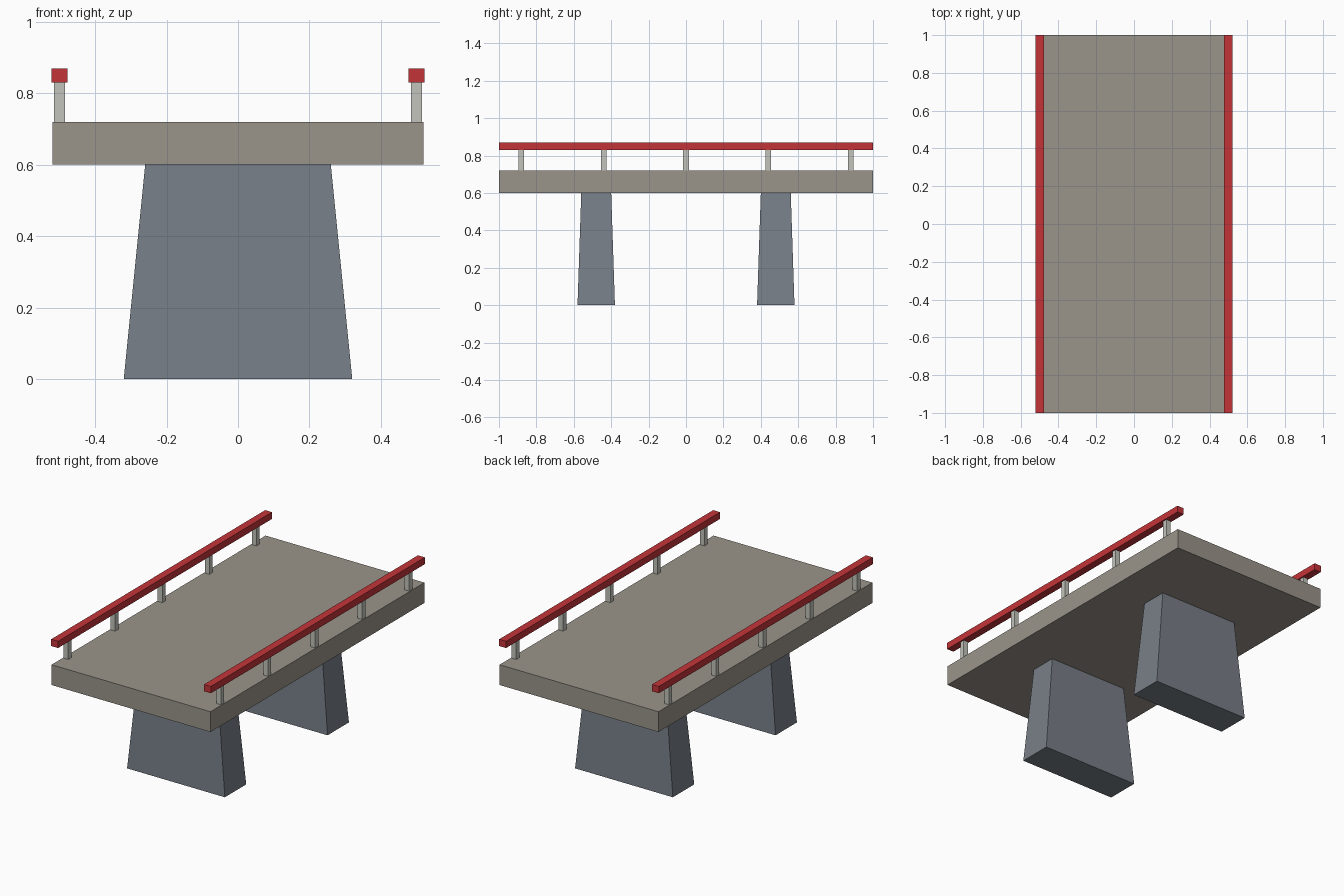
import bpy
import bmesh

if "Cube" in bpy.data.objects:
    bpy.data.objects.remove(bpy.data.objects["Cube"])


def material(name, rgb):
    # sRGB 0-255 to linear
    lin = [((c / 255 + 0.055) / 1.055) ** 2.4 for c in rgb]
    m = bpy.data.materials.new(name)
    m.diffuse_color = (*lin, 1)
    m.use_nodes = True
    m.node_tree.nodes["Principled BSDF"].inputs["Base Color"].default_value = m.diffuse_color
    return m


concrete = material("deck_concrete", (154, 148, 138))
stone = material("pier_blue_grey", (120, 127, 136))
metal = material("post_light_grey", (196, 196, 188))
red = material("rail_red", (196, 52, 57))


def block(name, centre, size, z0, z1, mat, top=None):
    """Box from z0 to z1, optionally tapering to a different top size."""
    top = top or size
    bm = bmesh.new()
    bmesh.ops.create_cube(bm, size=1)
    for v in bm.verts:
        s, z = (top, z1) if v.co.z > 0 else (size, z0)
        v.co = (centre[0] + v.co.x * s[0], centre[1] + v.co.y * s[1], z)
    mesh = bpy.data.meshes.new(name)
    bm.to_mesh(mesh)
    bm.free()
    mesh.materials.append(mat)
    ob = bpy.data.objects.new(name, mesh)
    bpy.context.collection.objects.link(ob)
    return ob


# Road deck
block("deck", (0, 0), (1.04, 2.0), 0.60, 0.72, concrete)

# Tapered piers
for label, y in (("front", -0.48), ("back", 0.48)):
    block(label + "_pier", (0, y), (0.64, 0.20), 0, 0.60, stone, top=(0.52, 0.16))

# Railings: posts and handrail on each side
for label, x in (("left", -0.5), ("right", 0.5)):
    block(label + "_handrail", (x, 0), (0.045, 2.0), 0.83, 0.87, red)
    for i in range(5):
        block(f"{label}_post_{i + 1}", (x, -0.88 + 0.44 * i), (0.03, 0.03), 0.72, 0.83, metal)
